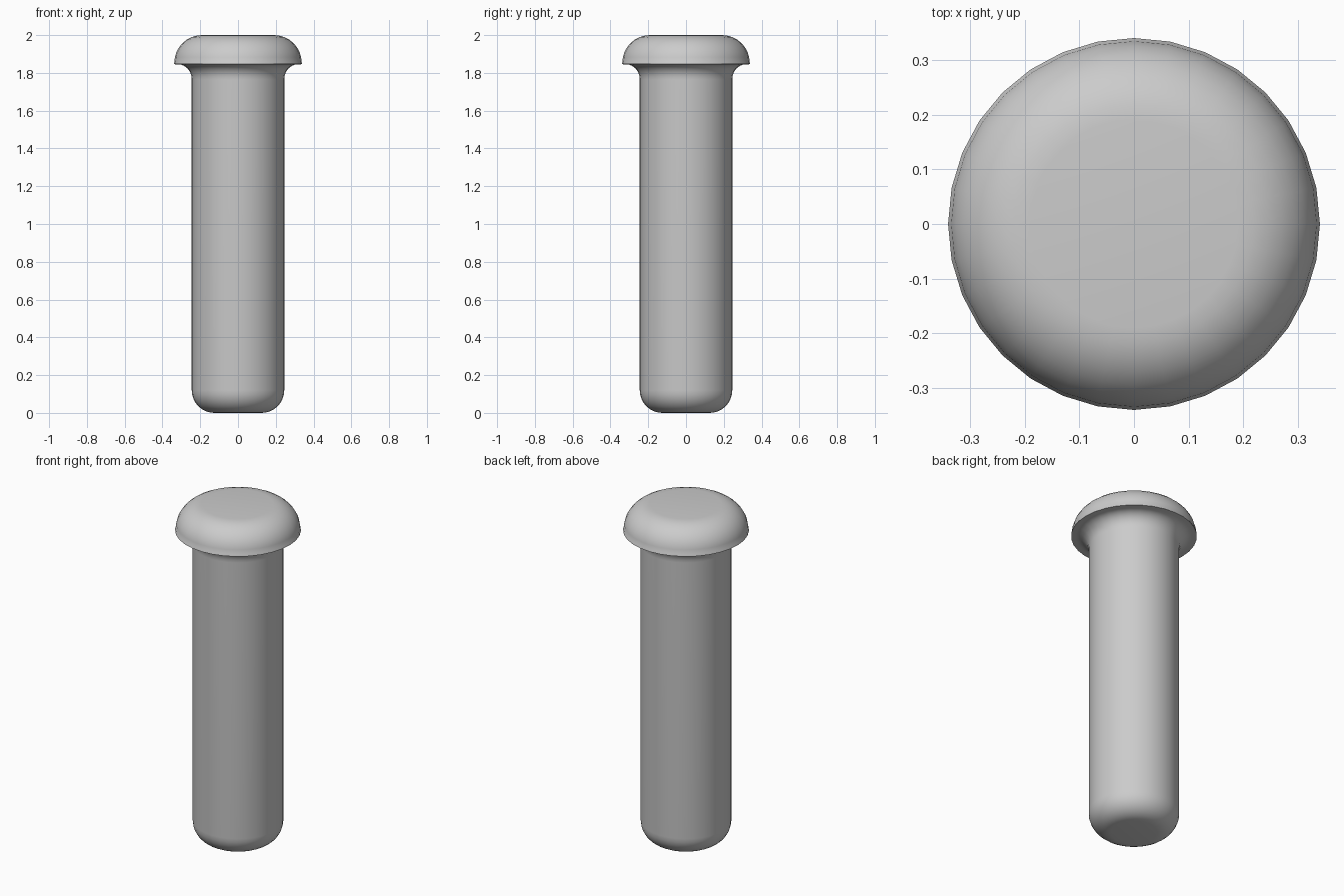
import bpy, bmesh
from math import sin, cos, pi, radians

if "Cube" in bpy.data.objects:
    bpy.data.objects.remove(bpy.data.objects["Cube"])

SIDES = 32


def arc(cx, cz, rx, rz, a0, a1, n=8):
    """Elliptical arc in the radius/height plane, angles in degrees."""
    pts = []
    for i in range(n + 1):
        a = radians(a0 + (a1 - a0) * i / n)
        pts.append((cx + rx * cos(a), cz + rz * sin(a)))
    return pts


# Half profile: rounded foot, shaft, flared fillet, thin lip, domed head
profile = arc(0.125, 0.12, 0.12, 0.12, -90, 0)
profile += arc(0.315, 1.765, 0.07, 0.08, 180, 90)
profile += [(0.34, 1.846), (0.34, 1.85)]
profile += arc(0.19, 1.855, 0.147, 0.145, 0, 90)

# Lathe the profile
bm = bmesh.new()
rings = [[bm.verts.new((r * cos(2 * pi * k / SIDES), r * sin(2 * pi * k / SIDES), z))
          for k in range(SIDES)] for r, z in profile]
for lo, hi in zip(rings, rings[1:]):
    for k in range(SIDES):
        j = (k + 1) % SIDES
        bm.faces.new((lo[k], lo[j], hi[j], hi[k]))
bm.faces.new(rings[0][::-1])
bm.faces.new(rings[-1])
bmesh.ops.recalc_face_normals(bm, faces=bm.faces)

mesh = bpy.data.meshes.new("rivet_pin")
bm.to_mesh(mesh)
bm.free()
pin = bpy.data.objects.new("rivet_pin", mesh)
bpy.context.collection.objects.link(pin)

# Smooth shading with a crisp lip
bpy.context.view_layer.objects.active = pin
pin.select_set(True)
bpy.ops.object.shade_smooth_by_angle(angle=radians(40))
